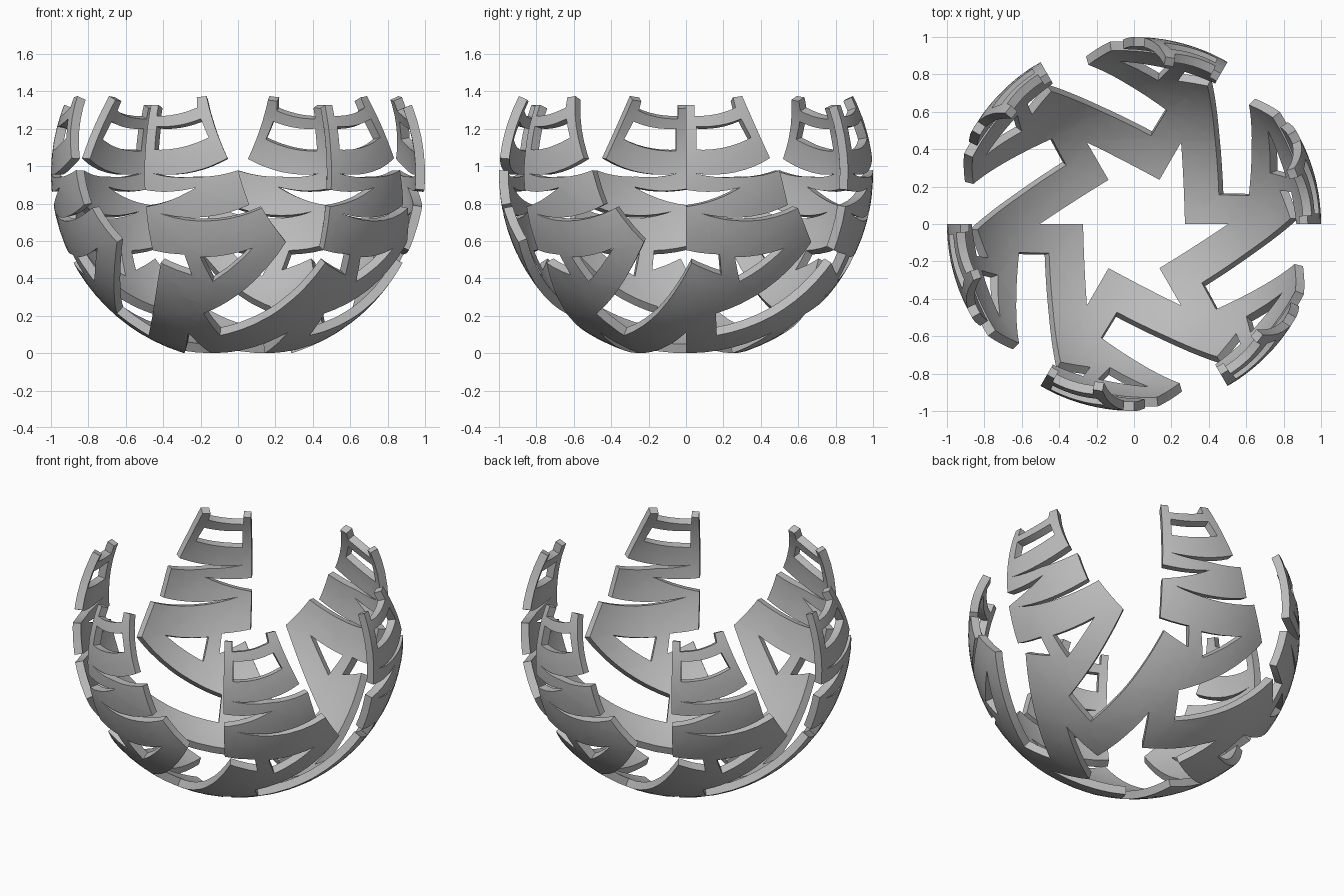
import bpy, bmesh, math
from mathutils import Vector, Matrix

cube = bpy.data.objects.get("Cube")
if cube:
    bpy.data.objects.remove(cube, do_unlink=True)

CENTRE = 0.96     # height of the sphere centre
THICK = 0.05      # wall thickness
ARMS = 6

# Outline of one arm: (azimuth in degrees, height on the outer sphere)
ring_and_foot = [(-60, .002), (-41, .097), (-13.8, .208), (2, .485),
                 (13, .42), (11.5, .53), (0, .553)]
left_side = [(0, .785), (17, .888), (0, .875), (0, 1.33)]
top_prongs = [(2.8, 1.33), (2.8, 1.27), (16.5, 1.315), (16, 1.37), (19.3, 1.377)]
right_side = [(26.8, 1.045), (3, .962), (16, .945), (30, .98), (33.5, .795),
              (4.6, .75), (37.5, .778), (46, .596)]
lower_gap = [(33, .347), (13.9, .214), (19, .097), (0, .002), (0, .112)]
outline = ring_and_foot + left_side + top_prongs + right_side + lower_gap

# Openings inside the arm
top_window = [(3.3, 1.215), (18, 1.255), (20.8, 1.155), (3.3, 1.09)]
lower_triangle = [(17, .515), (35, .565), (20.5, .385)]


def chart(azimuth, height, turn):
    """Flat map: distance from the origin is the angle up from the bottom pole."""
    a = math.acos(max(-1, min(1, CENTRE - height)))
    t = math.radians(azimuth + turn)
    return Vector((a * math.cos(t), a * math.sin(t), 0))


def loop_edges(bm, points, turn):
    vs = [bm.verts.new(chart(az, z, turn)) for az, z in points]
    return [bm.edges.new((v, vs[(i + 1) % len(vs)])) for i, v in enumerate(vs)]


def to_sphere(p):
    a = math.hypot(p.x, p.y)
    t = math.atan2(p.y, p.x)
    return Vector((math.sin(a) * math.cos(t), math.sin(a) * math.sin(t), -math.cos(a)))


# Flat pattern: six arms round the base
bm = bmesh.new()
for k in range(ARMS):
    edges = []
    for points in (outline, top_window, lower_triangle):
        edges += loop_edges(bm, points, k * 360 / ARMS)
    bmesh.ops.triangle_fill(bm, edges=edges, use_beauty=True, normal=(0, 0, 1))
bmesh.ops.remove_doubles(bm, verts=bm.verts[:], dist=0.0005)

# Slice it finely so that it can curve
STEP = 0.08
for axis in (Vector((1, 0, 0)), Vector((0, 1, 0))):
    for i in range(-26, 27):
        bmesh.ops.bisect_plane(bm, geom=bm.verts[:] + bm.edges[:] + bm.faces[:],
                               dist=1e-5, plane_co=axis * (i * STEP + 0.013),
                               plane_no=axis)

# Wrap onto the sphere and thicken inward
for v in bm.verts:
    v.co = to_sphere(v.co)
result = bmesh.ops.extrude_face_region(bm, geom=bm.faces[:])
for item in result["geom"]:
    if isinstance(item, bmesh.types.BMVert):
        item.co *= 1 - THICK
bmesh.ops.recalc_face_normals(bm, faces=bm.faces[:])
bmesh.ops.transform(bm, matrix=Matrix.Translation((0, 0, CENTRE)), verts=bm.verts[:])
low = min(v.co.z for v in bm.verts)
bmesh.ops.translate(bm, vec=(0, 0, -low), verts=bm.verts[:])

mesh = bpy.data.meshes.new("openwork_bowl")
bm.to_mesh(mesh)
bm.free()
bowl = bpy.data.objects.new("openwork_bowl", mesh)
bpy.context.collection.objects.link(bowl)

# One plain grey
grey = bpy.data.materials.new("plain_grey")
grey.use_nodes = True
colour = (0.5, 0.5, 0.5, 1)
grey.diffuse_color = colour
grey.node_tree.nodes["Principled BSDF"].inputs["Base Color"].default_value = colour
mesh.materials.append(grey)

# Smooth shell, sharp cut edges
bpy.ops.object.select_all(action="DESELECT")
bowl.select_set(True)
bpy.context.view_layer.objects.active = bowl
bpy.ops.object.shade_smooth_by_angle(angle=math.radians(35))
